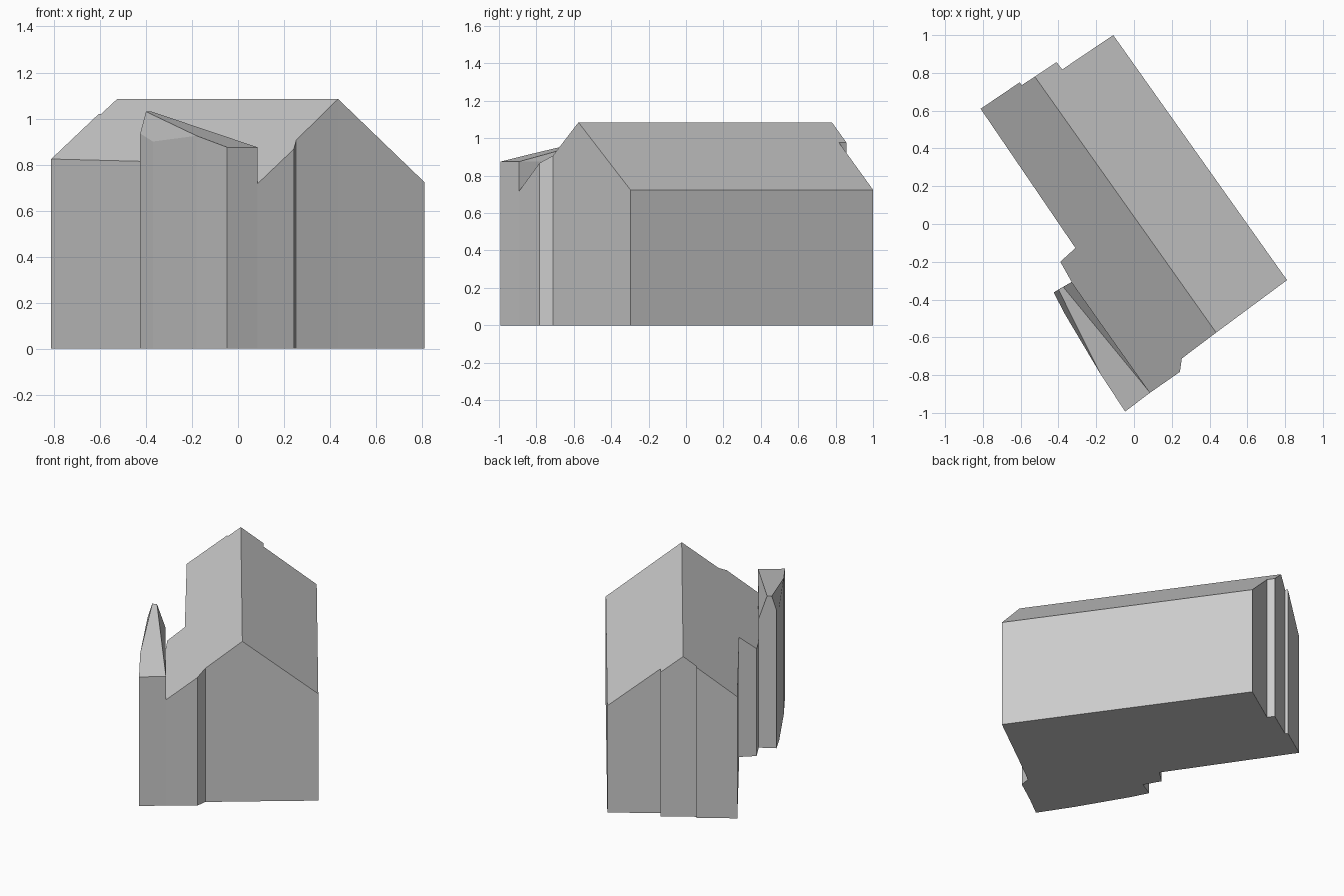
import bpy
from mathutils import Vector

cube = bpy.data.objects.get("Cube")
if cube:
    bpy.data.objects.remove(cube)

grey = bpy.data.materials.new("plain grey")
grey.use_nodes = True
GREY = (0.6, 0.6, 0.6, 1)
grey.diffuse_color = GREY
grey.node_tree.nodes["Principled BSDF"].inputs["Base Color"].default_value = GREY

RIDGE_Z = 1.085
ridge_front = Vector((0.435, -0.575))
ridge_back = Vector((-0.525, 0.78))
along = (ridge_back - ridge_front).normalized()
across = Vector((-along.y, along.x))  # points to the wing side


def roof(p):
    """Point on the gable roof above a plan position."""
    d = (Vector(p) - ridge_front).dot(across)
    slope = 0.785 if d > 0 else 0.774
    return (p[0], p[1], RIDGE_Z - slope * abs(d))


def ground(p):
    return (p[0], p[1], 0)


def wall(a, b):
    """Wall under two roof points, outside on the right of a to b."""
    return [ground(a), ground(b), b, a]


def build(name, faces):
    verts, index, polys = [], {}, []
    for face in faces:
        poly = []
        for p in face:
            key = tuple(round(c, 4) for c in p)
            if key not in index:
                index[key] = len(verts)
                verts.append(key)
            poly.append(index[key])
        polys.append(poly)
    mesh = bpy.data.meshes.new(name)
    mesh.from_pydata(verts, [], polys)
    mesh.materials.append(grey)
    obj = bpy.data.objects.new(name, mesh)
    bpy.context.collection.objects.link(obj)


# Plan corners shared by the house and its wing
wing_inner_back = (-0.33, -0.307)
wing_inner_front = (0.085, -0.893)

# House: plain half and stepped half, each listed from one ridge end to the other
plain_half = [tuple(ridge_front), (0.81, -0.297), (-0.11, 1.0), (-0.38, 0.818),
              (-0.41, 0.857), tuple(ridge_back)]
stepped_half = [tuple(ridge_back), (-0.595, 0.735), (-0.605, 0.75), (-0.812, 0.61),
                (-0.31, -0.127), (-0.39, -0.2), wing_inner_back, wing_inner_front,
                (0.243, -0.783), (0.253, -0.712), tuple(ridge_front)]
faces = []
for half in (plain_half, stepped_half):
    top = [roof(p) for p in half]
    faces.append(top)
    for a, b in zip(top, top[1:]):
        if a[:2] != wing_inner_back:
            faces.append(wall(a, b))
faces.append([ground(p) for p in reversed(plain_half + stepped_half[1:-1])])
build("gabled_house", faces)

# Wing: sloping top rising to a short ridge at its back wall
EAVE = 0.875
inner_front = (*wing_inner_front, EAVE)
inner_back = (*wing_inner_back, EAVE)
outer_back = (-0.425, -0.362, 0.935)
outer_side = (-0.37, -0.47, 0.9)
outer_mid = (-0.18, -0.79, 0.925)
outer_front = (-0.047, -0.993, EAVE)
peak_inner = (-0.375, -0.333, 1.03)
peak_outer = (-0.4, -0.347, 1.03)
base = [inner_front, inner_back, outer_back, outer_side, outer_mid, outer_front]
build("side_wing", [
    [outer_front, inner_front, peak_inner, peak_outer, outer_mid],
    [outer_mid, peak_outer, outer_back, outer_side],
    [inner_front, inner_back, peak_inner],
    [ground(inner_back), ground(outer_back), outer_back, peak_outer, peak_inner, inner_back],
    wall(outer_back, outer_side),
    wall(outer_side, outer_mid),
    wall(outer_mid, outer_front),
    wall(outer_front, inner_front),
    [roof(wing_inner_front), roof(wing_inner_back), inner_back, inner_front],
    [ground(p) for p in reversed(base)],
])
